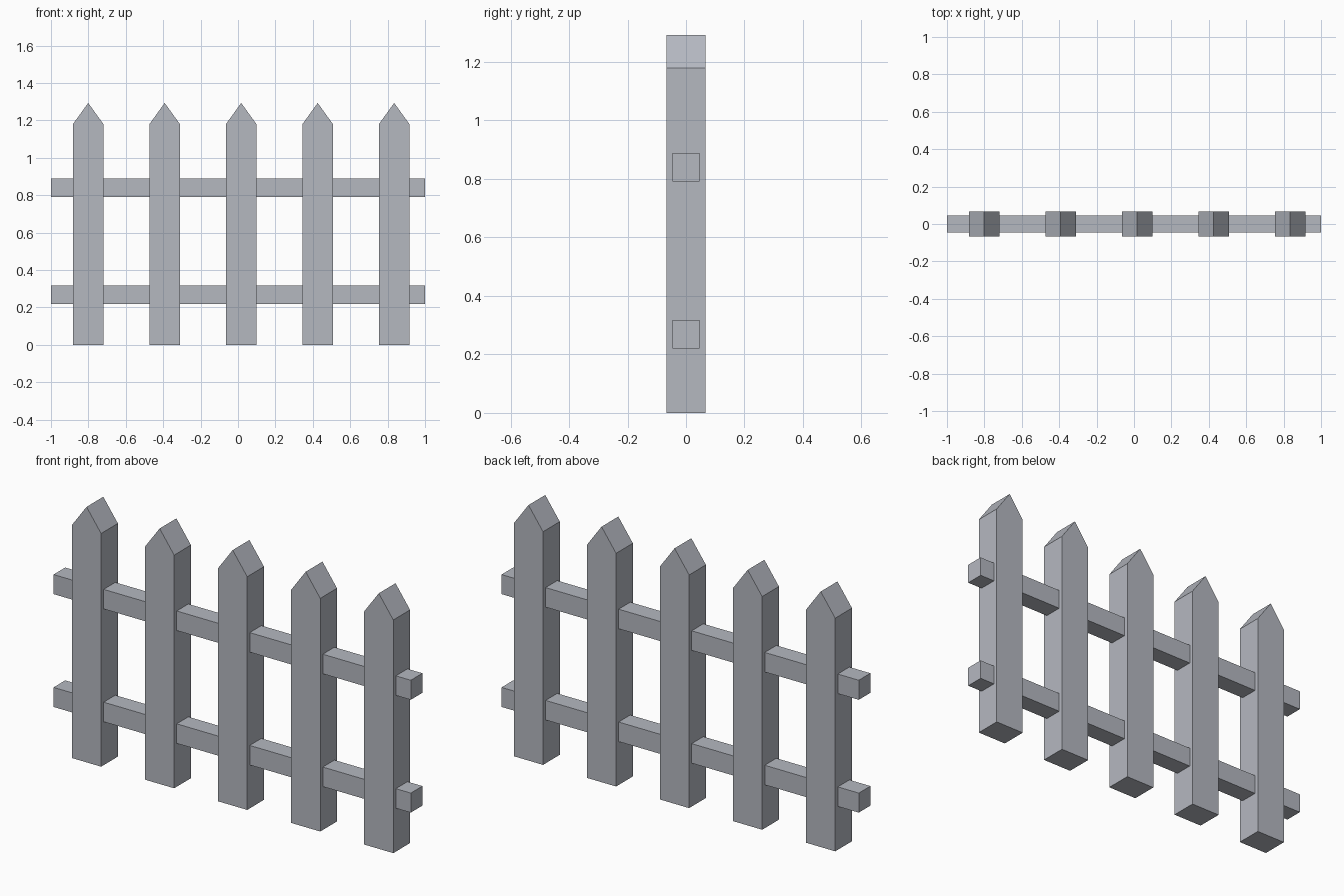
import bpy
import bmesh

if "Cube" in bpy.data.objects:
    bpy.data.objects.remove(bpy.data.objects["Cube"])

# One flat grey for the whole fence
grey = bpy.data.materials.new("light_grey")
grey.diffuse_color = (0.46, 0.48, 0.53, 1.0)
grey.use_nodes = True
grey.node_tree.nodes["Principled BSDF"].inputs["Base Color"].default_value = grey.diffuse_color


def extrude_profile(name, points, start, offset):
    """Make a closed prism from a flat profile of 3D points."""
    mesh = bpy.data.meshes.new(name)
    bm = bmesh.new()
    face = bm.faces.new([bm.verts.new(start(a, b)) for a, b in points])
    result = bmesh.ops.extrude_face_region(bm, geom=[face], use_keep_orig=True)
    moved = [g for g in result["geom"] if isinstance(g, bmesh.types.BMVert)]
    bmesh.ops.translate(bm, verts=moved, vec=offset)
    bmesh.ops.recalc_face_normals(bm, faces=bm.faces[:])
    bm.to_mesh(mesh)
    bm.free()
    mesh.materials.append(grey)
    obj = bpy.data.objects.new(name, mesh)
    bpy.context.collection.objects.link(obj)
    return obj


# Five pointed pickets
HALF_W, HALF_D = 0.0815, 0.067
SHOULDER, TIP = 1.18, 1.293
picket_profile = [(-HALF_W, 0), (HALF_W, 0), (HALF_W, SHOULDER),
                  (0, TIP), (-HALF_W, SHOULDER)]
for i in range(5):
    picket = extrude_profile(f"picket_{i + 1}", picket_profile,
                             lambda x, z: (x, -HALF_D, z), (0, 2 * HALF_D, 0))
    picket.location.x = -0.801 + 0.409 * i

# Two horizontal rails running through the pickets
RAIL_Y, RAIL_Z = 0.0465, 0.0495
rail_profile = [(-RAIL_Y, -RAIL_Z), (RAIL_Y, -RAIL_Z),
                (RAIL_Y, RAIL_Z), (-RAIL_Y, RAIL_Z)]
for name, height in (("lower_rail", 0.269), ("upper_rail", 0.84)):
    rail = extrude_profile(name, rail_profile,
                           lambda y, z: (-1, y, z), (2, 0, 0))
    rail.location.z = height
